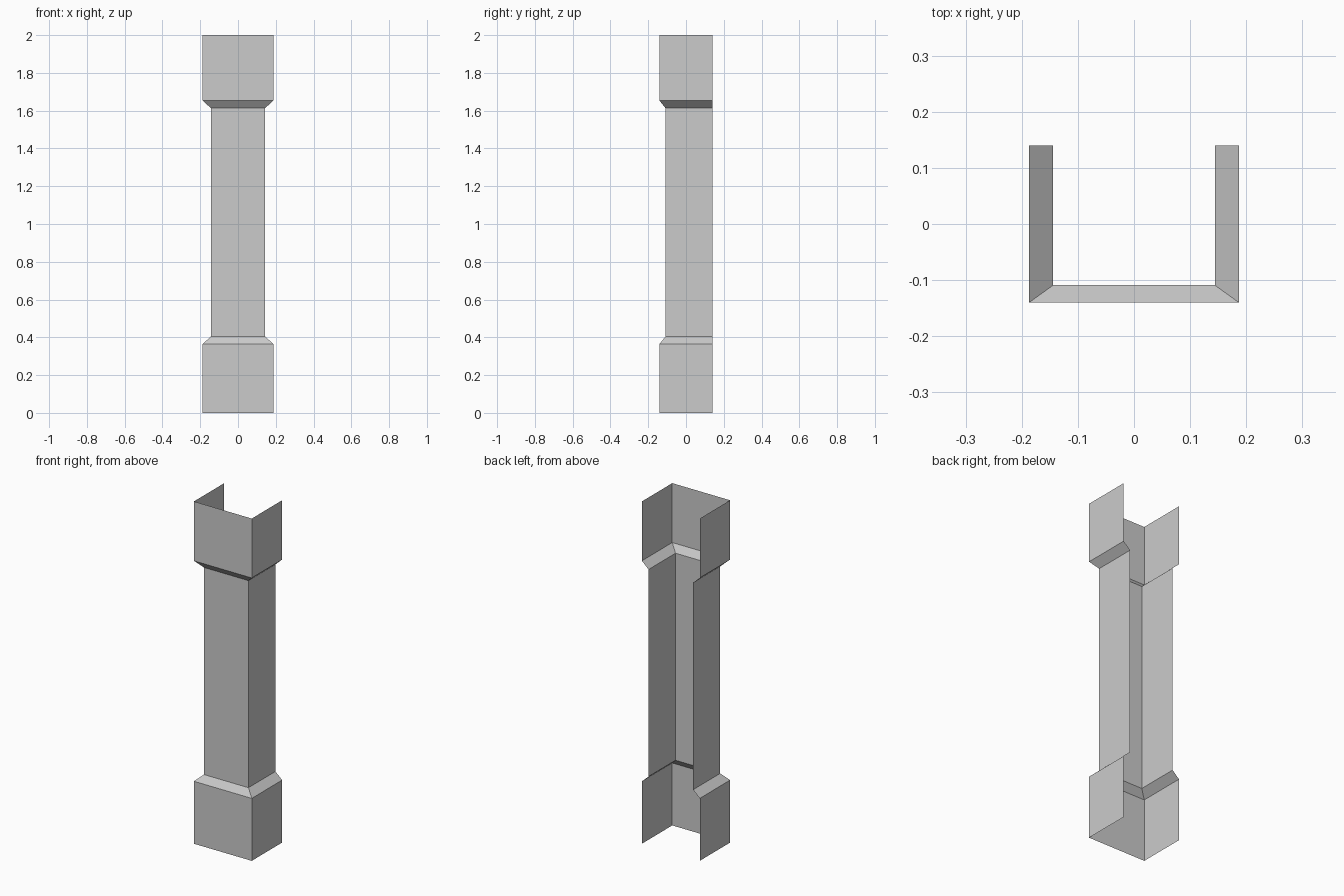
import bpy, bmesh

if "Cube" in bpy.data.objects:
    bpy.data.objects.remove(bpy.data.objects["Cube"])

BACK = 0.14
# profile: (height, half width, front depth)
PROFILE = [
    (0.0, 0.187, 0.14),     # plinth
    (0.365, 0.187, 0.14),
    (0.404, 0.144, 0.109),  # lower chamfer into shaft
    (1.614, 0.144, 0.109),  # shaft
    (1.653, 0.187, 0.14),   # upper chamfer into capital
    (2.0, 0.187, 0.14),     # capital
]

# open-backed pilaster: U-shaped section lofted through the profile
bm = bmesh.new()
rows = []
for z, w, d in PROFILE:
    section = [(-w, BACK), (-w, -d), (w, -d), (w, BACK)]
    rows.append([bm.verts.new((x, y, z)) for x, y in section])

for low, high in zip(rows, rows[1:]):
    for i in range(3):
        bm.faces.new((low[i], low[i + 1], high[i + 1], high[i]))

mesh = bpy.data.meshes.new("pilaster")
bm.to_mesh(mesh)
bm.free()
pilaster = bpy.data.objects.new("pilaster", mesh)
bpy.context.collection.objects.link(pilaster)
